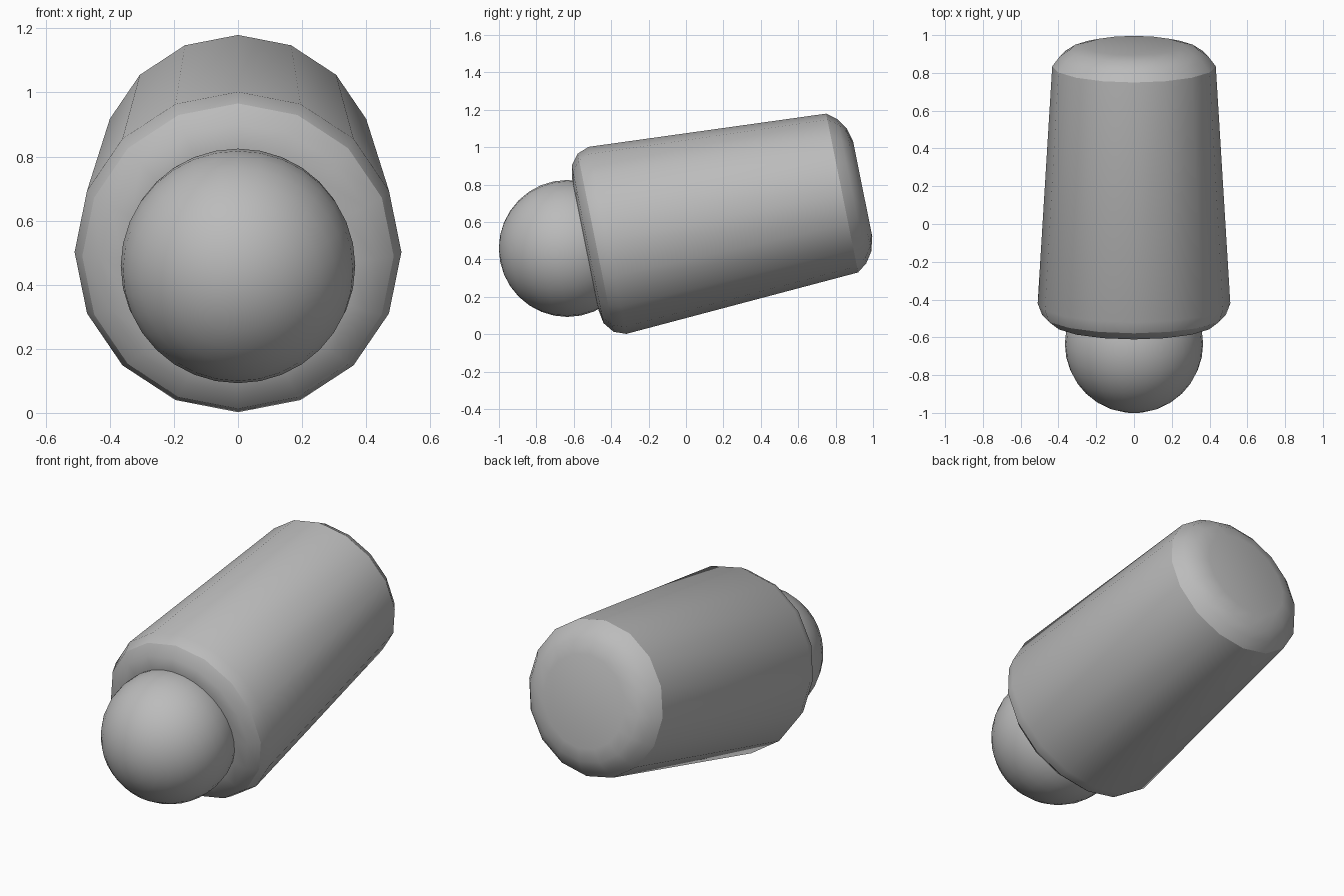
import bpy, bmesh, math
from mathutils import Vector, Matrix

cube = bpy.data.objects.get("Cube")
if cube:
    bpy.data.objects.remove(cube, do_unlink=True)

SIDES = 16
TILT = math.radians(11.4)
ORIGIN = Vector((0, -0.42, 0.502))   # centre of the widest ring
TO_AXIS = Matrix.Translation(ORIGIN) @ Matrix.Rotation(TILT - math.pi / 2, 4, 'X')

grey = bpy.data.materials.new("plain grey")
grey.use_nodes = True
COLOUR = (0.5, 0.5, 0.5, 1)
grey.diffuse_color = COLOUR
grey.node_tree.nodes["Principled BSDF"].inputs["Base Color"].default_value = COLOUR


def add_object(name, bm):
    """Turn a bmesh into a smooth grey object on the tilted axis."""
    bmesh.ops.recalc_face_normals(bm, faces=bm.faces)
    bmesh.ops.transform(bm, matrix=TO_AXIS, verts=bm.verts)
    for face in bm.faces:
        face.smooth = True
    mesh = bpy.data.meshes.new(name)
    bm.to_mesh(mesh)
    bm.free()
    mesh.materials.append(grey)
    obj = bpy.data.objects.new(name, mesh)
    bpy.context.collection.objects.link(obj)
    return obj


# Tapered body with rounded ends: (radius, distance along axis, sharp edge)
profile = [(0.36, -0.12, False), (0.43, -0.108, False), (0.486, -0.064, True),
           (0.51, 0, False), (0.433, 1.28, True), (0.393, 1.333, False),
           (0.337, 1.371, False), (0.26, 1.392, False)]
bm = bmesh.new()
rings = []
for radius, along, sharp in profile:
    turns = [math.tau * i / SIDES for i in range(SIDES)]
    rings.append([bm.verts.new((radius * math.cos(t), radius * math.sin(t), along))
                  for t in turns])
for a, b in zip(rings, rings[1:]):
    for i in range(SIDES):
        j = (i + 1) % SIDES
        bm.faces.new((a[i], a[j], b[j], b[i]))
bm.faces.new(rings[0])
bm.faces.new(rings[-1])
for ring, (radius, along, sharp) in zip(rings, profile):
    if sharp:
        for i in range(SIDES):
            bm.edges.get((ring[i], ring[(i + 1) % SIDES])).smooth = False
add_object("tapered_body", bm)

# Ball set into the wide end
bm = bmesh.new()
bmesh.ops.create_uvsphere(bm, u_segments=32, v_segments=16, radius=0.366,
                          matrix=Matrix.Translation((0, 0, -0.219)))
add_object("front_ball", bm)
